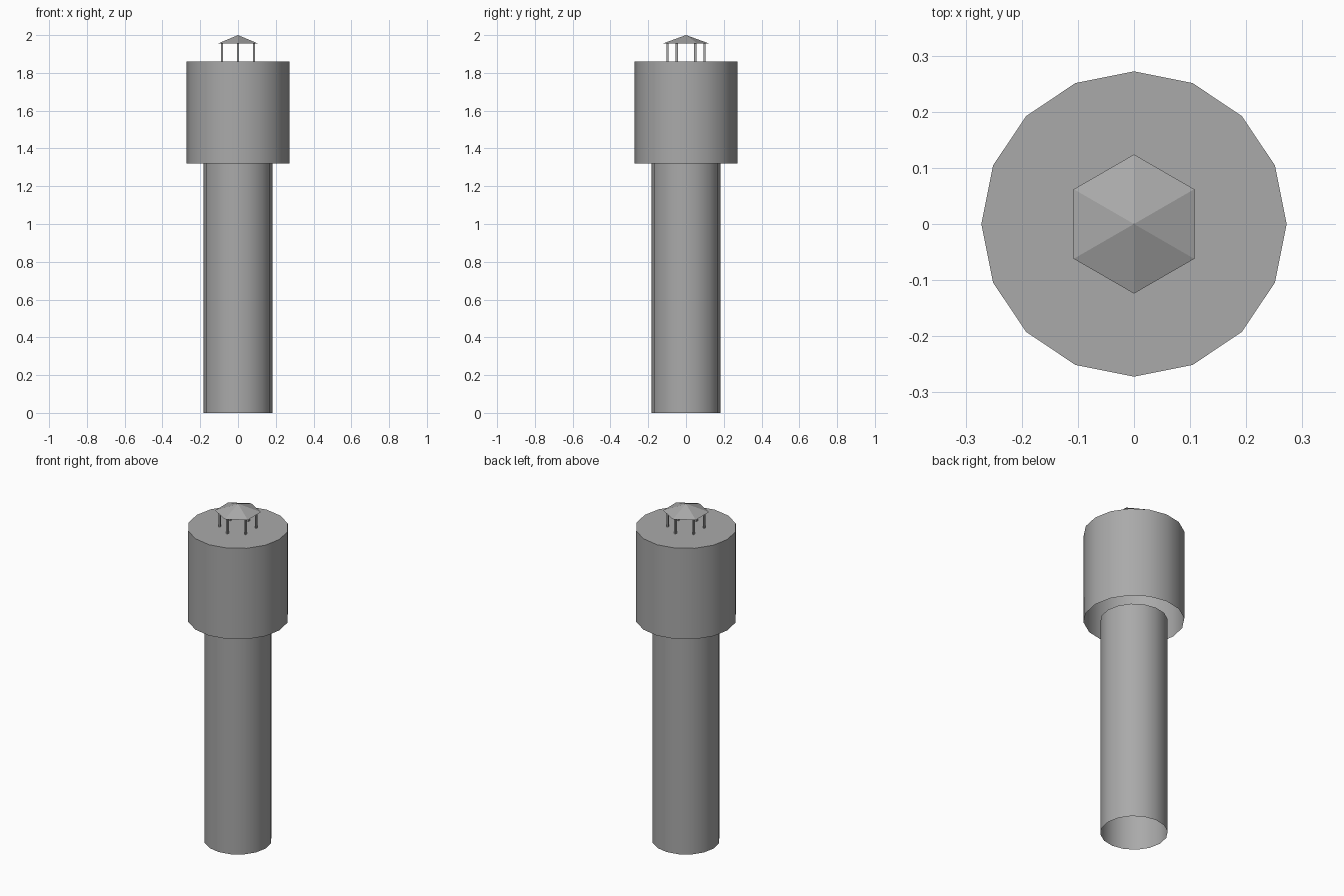
import bpy, bmesh, math

if "Cube" in bpy.data.objects:
    bpy.data.objects.remove(bpy.data.objects["Cube"])

grey = bpy.data.materials.new("concrete_grey")
grey.diffuse_color = (0.40, 0.40, 0.40, 1.0)
grey.use_nodes = True
grey.node_tree.nodes["Principled BSDF"].inputs["Base Color"].default_value = grey.diffuse_color


def prism(name, sides, r_low, r_high, z0, z1, turn=0.0, bottom=True, top=True, smooth=False):
    """Upright prism or pyramid with optional end caps."""
    bm = bmesh.new()

    def ring(r, z):
        return [bm.verts.new((r * math.cos(turn + 2 * math.pi * i / sides),
                              r * math.sin(turn + 2 * math.pi * i / sides), z))
                for i in range(sides)]

    low = ring(r_low, z0)
    high = ring(r_high, z1) if r_high else [bm.verts.new((0, 0, z1))]
    for i in range(sides):
        j = (i + 1) % sides
        if r_high:
            face = bm.faces.new((low[i], low[j], high[j], high[i]))
        else:
            face = bm.faces.new((low[i], low[j], high[0]))
        face.smooth = smooth
    if bottom:
        bm.faces.new(low[::-1])
    if top and r_high:
        bm.faces.new(high)
    mesh = bpy.data.meshes.new(name)
    bm.to_mesh(mesh)
    bm.free()
    mesh.materials.append(grey)
    obj = bpy.data.objects.new(name, mesh)
    bpy.context.collection.objects.link(obj)
    return obj


# Tower shaft: smooth tube, open at the ends
prism("tower_shaft", 16, 0.182, 0.182, 0.0, 1.32, bottom=False, top=False, smooth=True)

# Wide tank on top: flat lid, open underside
prism("tank", 16, 0.272, 0.272, 1.32, 1.86, bottom=False, smooth=True)

# Six thin posts on the lid
for i in range(6):
    a = math.radians(30 + 60 * i)
    bpy.ops.mesh.primitive_cube_add(
        size=1, location=(0.098 * math.cos(a), 0.098 * math.sin(a), 1.909))
    post = bpy.context.object
    post.name = f"roof_post_{i + 1}"
    post.scale = (0.009, 0.012, 0.098)
    post.data.materials.append(grey)

# Low six-sided pointed roof
prism("vent_roof", 6, 0.124, 0.0, 1.955, 2.0, turn=math.radians(30))
